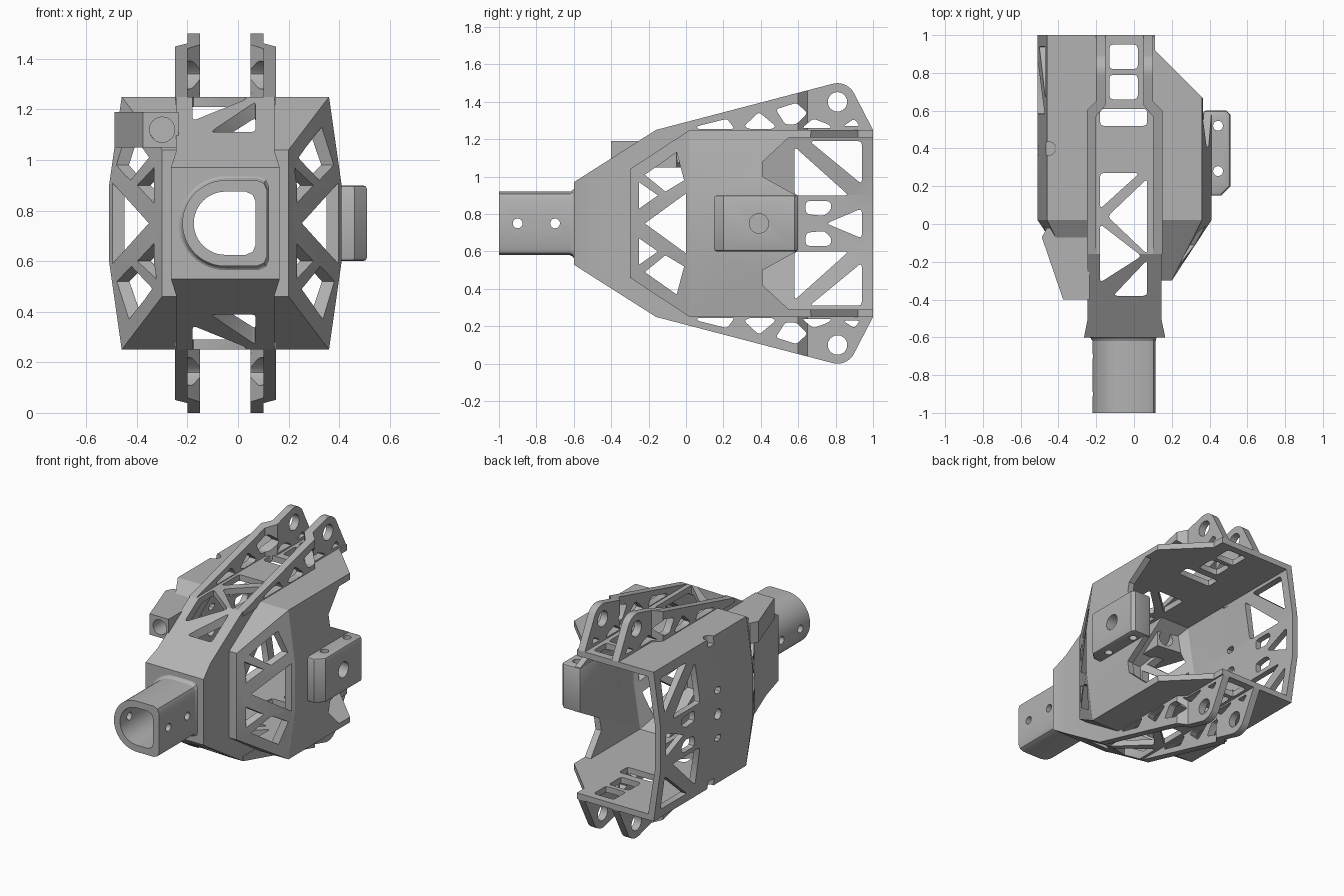
import bpy, bmesh, math

if "Cube" in bpy.data.objects:
    bpy.data.objects.remove(bpy.data.objects["Cube"], do_unlink=True)

CX, CZ = -0.05, 0.75          # symmetry axes of the housing
grey = bpy.data.materials.new("plain_grey")
grey.use_nodes = True
grey.diffuse_color = (0.45, 0.45, 0.45, 1)
grey.node_tree.nodes["Principled BSDF"].inputs["Base Color"].default_value = (0.45, 0.45, 0.45, 1)


def loft_into(bm, rings):
    loops = [[bm.verts.new(p) for p in ring] for ring in rings]
    n = len(loops[0])
    for a, b in zip(loops, loops[1:]):
        for i in range(n):
            bm.faces.new((a[i], a[(i + 1) % n], b[(i + 1) % n], b[i]))
    bm.faces.new(loops[0])
    bm.faces.new(loops[-1])


def finish(name, bm):
    bmesh.ops.recalc_face_normals(bm, faces=bm.faces)
    mesh = bpy.data.meshes.new(name)
    bm.to_mesh(mesh)
    bm.free()
    mesh.materials.append(grey)
    obj = bpy.data.objects.new(name, mesh)
    bpy.context.scene.collection.objects.link(obj)
    return obj


def loft(name, rings):
    bm = bmesh.new()
    loft_into(bm, rings)
    return finish(name, bm)


def prisms(name, axis, outlines, lo, hi):
    """Extrude outlines along an axis: x takes (y, z), y takes (x, z), z takes (x, y)."""
    put = {"x": lambda p, d: (d, p[0], p[1]),
           "y": lambda p, d: (p[0], d, p[1]),
           "z": lambda p, d: (p[0], p[1], d)}[axis]
    bm = bmesh.new()
    for outline in outlines:
        loft_into(bm, [[put(p, d) for p in outline] for d in (lo, hi)])
    return finish(name, bm)


def boolean(obj, tool, operation="DIFFERENCE"):
    mod = obj.modifiers.new("bool", "BOOLEAN")
    mod.operation, mod.object, mod.solver = operation, tool, "EXACT"
    bpy.context.view_layer.update()
    result = bpy.data.meshes.new_from_object(obj.evaluated_get(bpy.context.evaluated_depsgraph_get()))
    obj.modifiers.clear()
    obj.data = result
    bpy.data.objects.remove(tool, do_unlink=True)


def cut(obj, axis, outlines, lo, hi):
    boolean(obj, prisms("cutter", axis, outlines, lo, hi))


def circle(a, b, r, n=24):
    return [(a + r * math.cos(2 * math.pi * i / n), b + r * math.sin(2 * math.pi * i / n)) for i in range(n)]


def rect(a0, a1, b0, b1):
    return [(a0, b0), (a1, b0), (a1, b1), (a0, b1)]


def rounded(pts, r=0.02):
    out = []
    for i, p in enumerate(pts):
        ends = []
        for q in (pts[i - 1], pts[(i + 1) % len(pts)]):
            t = min(r / math.dist(p, q), 0.4)
            ends.append([p[k] + (q[k] - p[k]) * t for k in (0, 1)])
        mid = [(ends[0][k] + ends[1][k]) / 4 + p[k] / 2 for k in (0, 1)]
        out += [ends[0], mid, ends[1]]
    return out


def mirrored(outlines):
    return outlines + [[(a, 2 * CZ - b) for a, b in o] for o in outlines]


def eight(y, top, mid, h, m=0.15):
    side = [(top, -h), (mid, -m), (mid, m), (top, h)]
    pts = side + [(-x, z) for x, z in reversed(side)]
    return [(CX + x, y, CZ + z) for x, z in pts]


def four(y, w, h):
    return [(CX + x, y, CZ + z) for x, z in rect(-w, w, -h, h)]


def d_shape(r, right):
    arc = [(CX + r * math.cos(a), CZ + r * math.sin(a))
           for a in [math.pi * (0.5 + i / 24) for i in range(25)]]
    c = 0.04
    return arc + [(right - c, CZ - r), (right - c * .3, CZ - r + c * .3), (right, CZ - r + c),
                  (right, CZ + r - c), (right - c * .3, CZ + r - c * .3), (right - c, CZ + r)]


# Main housing: faceted body joined to a tapered nose, then hollowed
shell = loft("housing_shell", [eight(-0.3, .25, .25, .29), eight(0.02, .41, .46, .5), eight(1, .41, .46, .5)])
nose = loft("nose", [four(-0.6, .215, .22), four(-0.5, .195, .284), four(-0.16, .195, .5), four(0.1, .195, .5)])
boolean(shell, nose, "UNION")
boolean(shell, loft("body_void", [eight(-0.26, .22, .22, .25), eight(0.03, .37, .42, .46), eight(1.1, .37, .42, .46)]))
boolean(shell, loft("nose_void", [four(-0.55, .155, .2), four(-0.12, .155, .46), four(0.3, .155, .46)]))
cut(shell, "y", [d_shape(.125, .07)], -0.7, -0.4)

# Open rear corner on the left side
cut(shell, "x", [[(1.1, 1.21), (.55, 1.21), (.41, 1.08), (.41, 1.0), (.59, .9),
                  (.59, .6), (.41, .5), (.41, .42), (.55, .29), (1.1, .29)]], 0.2, 0.7)
cut(shell, "z", [[(.37, .66), (.11, .92), (.11, 1.1), (.7, 1.1), (.7, .66)]], -0.1, 1.6)

# Truss windows in the slanted cheeks
cut(shell, "x", mirrored([[(-.25, .83), (-.25, .97), (-.15, .9)],
                          [(-.22, 1.01), (-.05, 1.13), (-.01, .98), (-.11, .92)]])
    + [[(-.22, .75), (0, .91), (0, .59)]], -0.7, 0.7)

# Truss windows in the right wall, with small fastener slots
wall = [[(.66, 1.19), (.94, 1.19), (.94, .96)], [(.58, 1.16), (.58, .9), (.87, .9)],
        [(.64, .8), (.64, .87), (.77, .87), (.78, .83), (.74, .79)],
        [(.36, .89), (.42, .89), (.42, .93), (.36, .93)]]
cut(shell, "x", [rounded(o) for o in mirrored(wall) + [[(.75, .75), (.94, .83), (.94, .67)]]]
    + [circle(.39, CZ, .035)], -0.7, -0.3)
for z in (0.2, 1.2):
    cut(shell, "z", [circle(-.45, .4, .035)], z, z + 0.1)

# Truss and slots along the spine, through top and bottom
spine = [[(-.18, .27), (.03, .27), (-.18, .08)], [(.07, .24), (.07, -.16), (-.14, .04)],
         [(-.18, 0), (.04, -.17), (-.18, -.31)], [(.07, -.19), (.07, -.38), (-.11, -.38)],
         rect(-.13, .02, .82, .95), rect(-.13, .02, .66, .79), rect(-.18, .07, .52, .61)]
cut(shell, "z", [rounded(o) for o in spine], -0.1, 1.6)

# Mounting rails: pierced fins with a sideways jog, two above and two below
lug = [(.81 + .1 * math.cos(a), 1.4 + .1 * math.sin(a))
       for a in [math.radians(105 - 9 * i) for i in range(9)]]
fin = [(-.16, 1.22), (-.16, 1.25)] + lug + [(1, 1.25), (1, 1.22)]
fin_holes = [[(.06, 1.255), (.06, 1.27), (.22, 1.31), (.26, 1.255)],
             [(.31, 1.27), (.39, 1.345), (.48, 1.27), (.46, 1.255), (.34, 1.255)],
             [(.48, 1.36), (.59, 1.395), (.65, 1.34), (.59, 1.28), (.53, 1.28)],
             [(.62, 1.26), (.68, 1.31), (.76, 1.28), (.78, 1.26)],
             [(.84, 1.27), (.9, 1.31), (.93, 1.27)]]
jog = [(-.2, -.2), (-.2, .57), (-.15, .63), (-.15, 1.1), (-.2, 1.1), (-.2, .65), (-.25, .6), (-.25, -.2)]
for side in ("right", "left"):
    for level in ("upper", "lower"):
        flip = (lambda o: o) if level == "upper" else (lambda o: [(a, 2 * CZ - b) for a, b in o])
        rail = prisms(f"{level}_{side}_rail", "x", [flip(fin)], -0.3, 0.2)
        plan = jog if side == "right" else [(2 * CX - x, y) for x, y in jog]
        boolean(rail, prisms("plan", "z", [plan], -0.2, 1.7), "INTERSECT")
        cut(rail, "x", [flip(rounded(o, .015)) for o in fin_holes] + [flip(circle(.81, 1.4, .052))], -0.4, 0.3)

# Front socket tube with cross pin holes
tube = prisms("socket_tube", "y", [d_shape(.17, .115)], -1, -0.58)
cut(tube, "y", [d_shape(.125, .07)], -1.1, -0.5)
cut(tube, "x", [circle(-.9, CZ, .026), circle(-.7, CZ, .026)], -0.4, 0.3)

# Fillet collar where the tube meets the nose
collar = loft("tube_collar", [[(x, y, z) for x, z in d_shape(r, .115 + (r - .17) * .4)]
                              for y, r in ((-0.62, .17), (-0.605, .178), (-0.59, .2))])
cut(collar, "y", [d_shape(.15, .095)], -0.7, -0.5)

# Left side clamp block
block = prisms("side_block", "z", [[(.365, .6), (.49, .6), (.51, .58), (.51, .2), (.46, .15), (.365, .15)]], .6, .9)
bevel = block.modifiers.new("edge_round", "BEVEL")
bevel.width, bevel.segments, bevel.limit_method = 0.015, 2, "ANGLE"
bevel.angle_limit = math.radians(60)
cut(block, "z", [circle(.445, .52, .026), circle(.445, .28, .026)], 0.5, 1)
cut(block, "x", [circle(.39, CZ, .052)], 0.42, 0.6)

# Upper right cable guide
guide = prisms("cable_guide", "z", [[(-.375, -.4), (-.235, -.4), (-.235, -.05), (-.46, -.02), (-.488, -.07)]], 1.05, 1.19)
cut(guide, "y", [circle(-.3, 1.12, .05)], -0.5, 0.1)

# Smooth the curved parts and keep the hard edges
for obj in bpy.context.scene.objects:
    if obj.type == "MESH" and obj.data.materials and obj.data.materials[0] == grey:
        bpy.ops.object.select_all(action="DESELECT")
        obj.select_set(True)
        bpy.context.view_layer.objects.active = obj
        bpy.ops.object.shade_smooth_by_angle(angle=math.radians(25))
